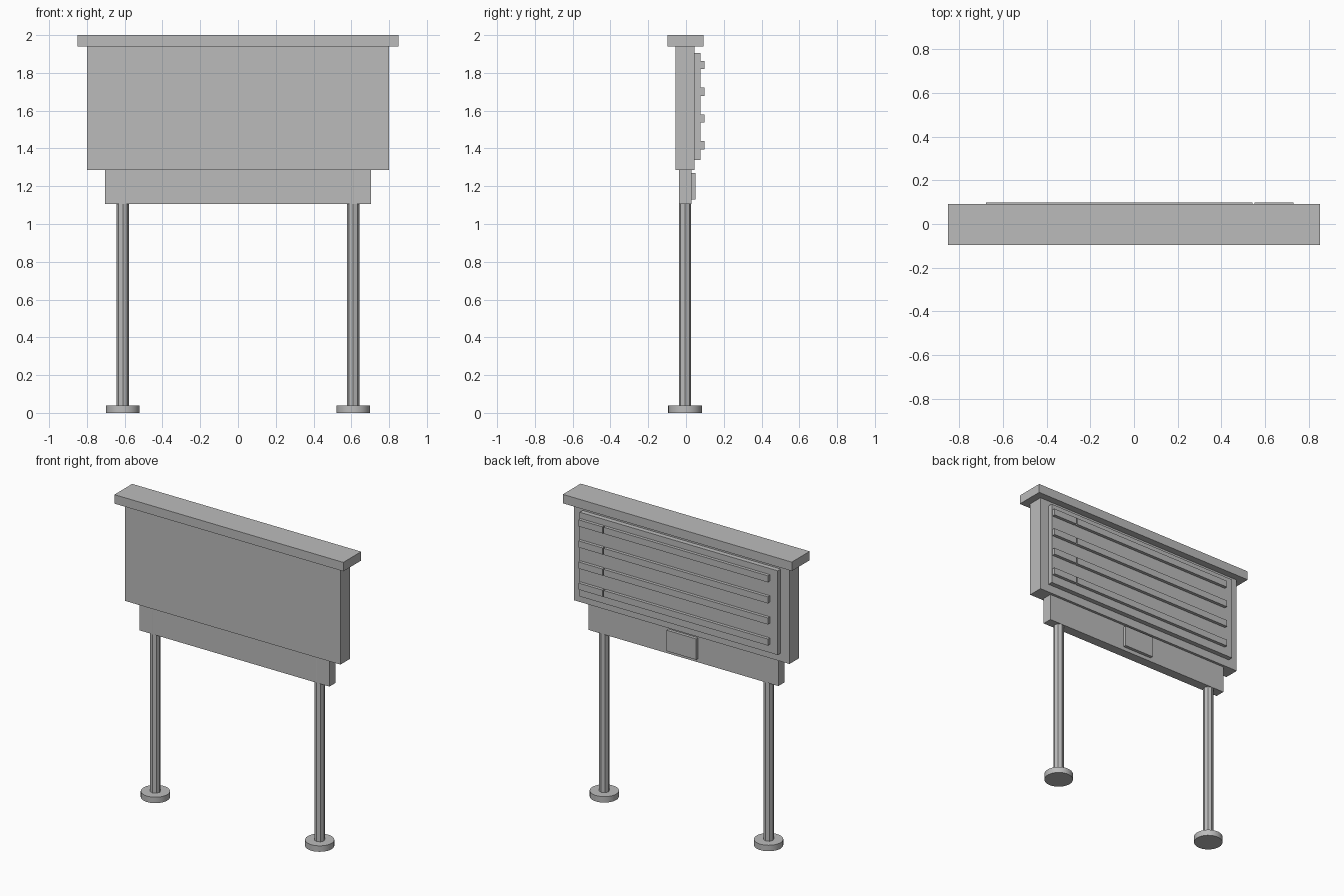
import bpy
import math

old = bpy.data.objects.get("Cube")
if old:
    bpy.data.objects.remove(old, do_unlink=True)

grey = bpy.data.materials.new("plain_grey")
grey.use_nodes = True
colour = (0.5, 0.5, 0.5, 1)
grey.diffuse_color = colour
grey.node_tree.nodes["Principled BSDF"].inputs["Base Color"].default_value = colour


def box(name, x, y, z):
    """Box spanning the given (low, high) ranges."""
    spans = (x, y, z)
    bpy.ops.mesh.primitive_cube_add(size=1, location=[(a + b) / 2 for a, b in spans])
    obj = bpy.context.object
    obj.name = name
    obj.scale = [b - a for a, b in spans]
    bpy.ops.object.transform_apply(location=False, rotation=False, scale=True)
    obj.data.materials.append(grey)
    return obj


def cylinder(name, x, radius, z, sides):
    bpy.ops.mesh.primitive_cylinder_add(
        vertices=sides, radius=radius, depth=z[1] - z[0],
        location=(x, -0.005, (z[0] + z[1]) / 2))
    obj = bpy.context.object
    obj.name = name
    obj.data.materials.append(grey)
    return obj


# Cap, main board and the beam below it
box("top_cap", (-0.85, 0.85), (-0.097, 0.092), (1.94, 2.0))
box("main_board", (-0.8, 0.8), (-0.056, 0.045), (1.285, 1.94))
box("lower_beam", (-0.705, 0.705), (-0.037, 0.028), (1.105, 1.285))

# Back panel and small plate on the beam
box("back_panel", (-0.735, 0.735), (0.045, 0.077), (1.34, 1.905))
box("beam_plate", (-0.11, 0.11), (0.028, 0.049), (1.13, 1.27))

# Four rows of rails, each a long and a short piece
for row in range(4):
    mid = 1.842 - row * 0.1415
    height = (mid - 0.022, mid + 0.022)
    box(f"long_rail_{row + 1}", (-0.676, 0.543), (0.077, 0.098), height)
    box(f"short_rail_{row + 1}", (0.551, 0.73), (0.077, 0.098), height)

# Posts with round feet
for side, x in (("left", 0.61), ("right", -0.61)):
    cylinder(f"{side}_post", x, 0.0325, (0.03, 1.285), 8)
    cylinder(f"{side}_foot", x, 0.089, (0, 0.04), 32)
    bpy.ops.object.shade_smooth_by_angle(angle=math.radians(30))
